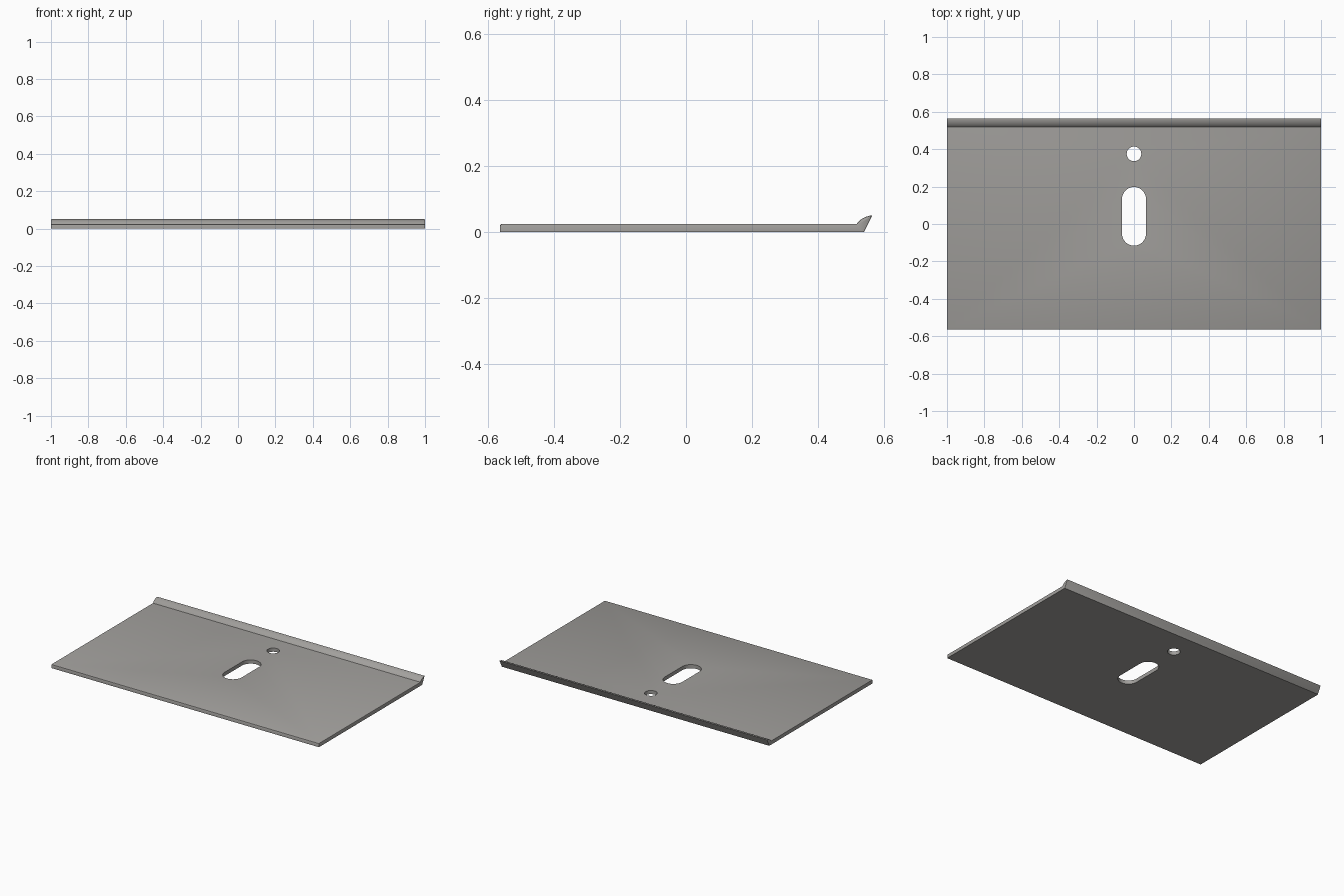
import bpy, bmesh, math

if "Cube" in bpy.data.objects:
    bpy.data.objects.remove(bpy.data.objects["Cube"])


def new_object(name, bm):
    bmesh.ops.recalc_face_normals(bm, faces=bm.faces)
    mesh = bpy.data.meshes.new(name)
    bm.to_mesh(mesh)
    bm.free()
    obj = bpy.data.objects.new(name, mesh)
    bpy.context.collection.objects.link(obj)
    return obj


def extrude(bm, points, offset):
    face = bm.faces.new([bm.verts.new(p) for p in points])
    result = bmesh.ops.extrude_face_region(bm, geom=[face])
    verts = [v for v in result["geom"] if isinstance(v, bmesh.types.BMVert)]
    bmesh.ops.translate(bm, verts=verts, vec=offset)


def slot_points(radius, y_low, y_high, steps=16):
    # Two half circles joined by straight sides, or a full circle if y_low == y_high
    pts = []
    for start, yc in ((0, y_high), (math.pi, y_low)):
        for i in range(steps + (y_low != y_high)):
            a = start + math.pi * i / steps
            pts.append((radius * math.cos(a), yc + radius * math.sin(a), -0.1))
    return pts


# Plate with its upturned rear lip, swept along x
profile = [(-0.565, 0.0), (0.54, 0.0), (0.565, 0.050), (0.559, 0.050), (0.545, 0.046),
           (0.533, 0.040), (0.525, 0.033), (0.518, 0.025), (-0.558, 0.025),
           (-0.563, 0.023), (-0.565, 0.018)]
bm = bmesh.new()
extrude(bm, [(-1, y, z) for y, z in profile], (2, 0, 0))

# Softened upper side edges and front corners
ends = [e for e in bm.edges
        if all(abs(v.co.x) > 0.999 for v in e.verts)
        and abs(e.verts[0].co.x - e.verts[1].co.x) < 0.1
        and max(v.co.z for v in e.verts) > 0.01]
bmesh.ops.bevel(bm, geom=ends, offset=0.006, offset_type='OFFSET', segments=2,
                profile=0.5, affect='EDGES', clamp_overlap=True)
plate = new_object("plate_with_lip", bm)

# Long slot and round hole
bm = bmesh.new()
extrude(bm, slot_points(0.064, -0.052, 0.134), (0, 0, 0.3))
extrude(bm, slot_points(0.039, 0.375, 0.375), (0, 0, 0.3))
cutter = new_object("hole_cutter", bm)
cutter.hide_render = True

mod = plate.modifiers.new("holes", 'BOOLEAN')
mod.operation = 'DIFFERENCE'
mod.solver = 'EXACT'
mod.object = cutter
bpy.context.view_layer.objects.active = plate
plate.select_set(True)
bpy.ops.object.modifier_apply(modifier=mod.name)
bpy.data.objects.remove(cutter)

# Warm grey metal
metal = bpy.data.materials.new("warm grey metal")
metal.diffuse_color = (0.36, 0.35, 0.335, 1)
metal.use_nodes = True
metal.node_tree.nodes["Principled BSDF"].inputs["Base Color"].default_value = metal.diffuse_color
plate.data.materials.clear()
plate.data.materials.append(metal)
bpy.ops.object.shade_smooth_by_angle(angle=math.radians(30))
